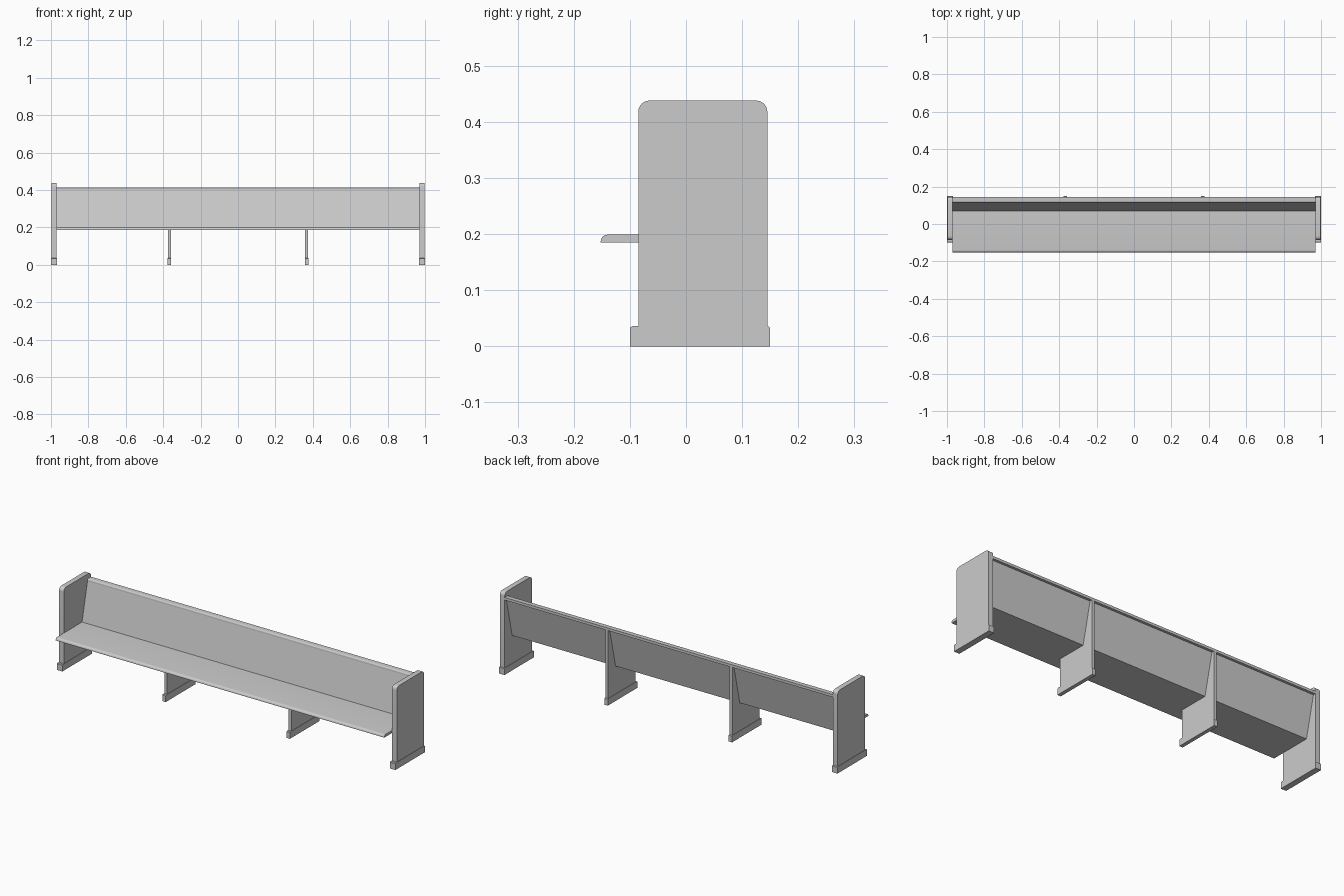
import bpy, bmesh, math

if "Cube" in bpy.data.objects:
    bpy.data.objects.remove(bpy.data.objects["Cube"])

grey = bpy.data.materials.new("plain grey")
grey.use_nodes = True
colour = (0.6, 0.6, 0.6, 1)
grey.diffuse_color = colour
grey.node_tree.nodes["Principled BSDF"].inputs["Base Color"].default_value = colour


def arc(cy, cz, r, start, steps=6):
    """Quarter circle of (y, z) points, anticlockwise from start degrees."""
    angles = [math.radians(start + 90 * i / steps) for i in range(steps + 1)]
    return [(cy + r * math.cos(a), cz + r * math.sin(a)) for a in angles]


def extrude(name, profile, x0, x1):
    """Solid made by sweeping a (y, z) profile along x."""
    bm = bmesh.new()
    face = bm.faces.new([bm.verts.new((x0, y, z)) for y, z in profile])
    moved = bmesh.ops.extrude_face_region(bm, geom=[face])["geom"]
    bmesh.ops.translate(bm, vec=(x1 - x0, 0, 0),
                        verts=[v for v in moved if isinstance(v, bmesh.types.BMVert)])
    bmesh.ops.recalc_face_normals(bm, faces=bm.faces)
    mesh = bpy.data.meshes.new(name)
    bm.to_mesh(mesh)
    bm.free()
    mesh.materials.append(grey)
    obj = bpy.data.objects.new(name, mesh)
    bpy.context.collection.objects.link(obj)
    bpy.ops.object.select_all(action="DESELECT")
    obj.select_set(True)
    bpy.context.view_layer.objects.active = obj
    bpy.ops.object.shade_smooth_by_angle(angle=math.radians(35))
    return obj


FRONT, BACK = -0.085, 0.145
INNER = 0.971

# Seat board with a rounded front top edge
extrude("seat", [(0.08, 0.185), (0.08, 0.199)] + arc(-0.14, 0.187, 0.012, 90)
        + [(-0.152, 0.185)], -INNER, INNER)

# Leaning backrest board and its top rail
extrude("backrest", [(0.066, 0.185), (0.082, 0.185), (0.132, 0.4), (0.115, 0.4)],
        -INNER, INNER)
extrude("top_rail", [(0.115, 0.398), (BACK, 0.398), (BACK, 0.412)]
        + arc(0.122, 0.405, 0.007, 90, 4), -INNER, INNER)

# Panels and supports, each standing on a slightly wider foot
end_profile = ([(FRONT, 0.03), (BACK, 0.03)] + arc(BACK - 0.02, 0.418, 0.02, 0)
               + arc(FRONT + 0.02, 0.418, 0.02, 90))
support_profile = [(FRONT, 0.03), (BACK, 0.03), (BACK, 0.4), (0.128, 0.4),
                   (0.078, 0.187), (FRONT, 0.187)]
foot_profile = [(-0.1, 0), (0.15, 0), (0.15, 0.033), (0.146, 0.036),
                (-0.096, 0.036), (-0.1, 0.033)]

for side, s in (("left", 1), ("right", -1)):
    extrude(side + "_end_panel", end_profile, s * 0.97, s * 0.998)
    extrude(side + "_end_foot", foot_profile, s * 0.968, s)
    extrude(side + "_support", support_profile, s * 0.359, s * 0.375)
    extrude(side + "_support_foot", foot_profile, s * 0.357, s * 0.377)
